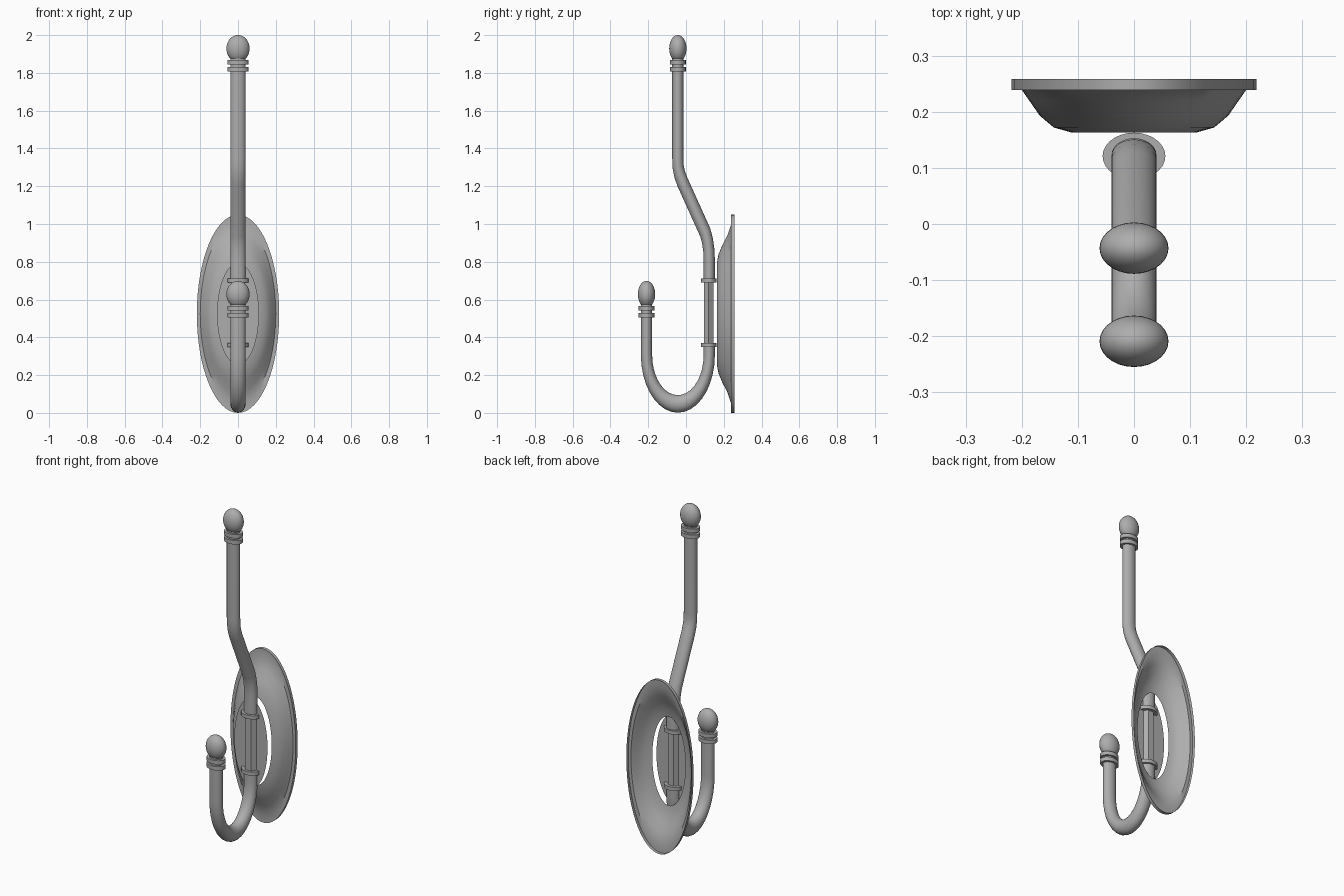
import bpy, bmesh, math
from mathutils import Vector

if "Cube" in bpy.data.objects:
    bpy.data.objects.remove(bpy.data.objects["Cube"])

# The whole fitting is a round design stretched in y and z
SY, SZ = 0.745, 1.16
ROD_R = 0.04

metal = bpy.data.materials.new("satin_grey_metal")
metal.diffuse_color = (0.42, 0.42, 0.42, 1)
metal.use_nodes = True
metal.node_tree.nodes["Principled BSDF"].inputs["Base Color"].default_value = metal.diffuse_color


def finish(name, bm, angle=35, recalc=True):
    if recalc:
        bmesh.ops.recalc_face_normals(bm, faces=bm.faces[:])
    me = bpy.data.meshes.new(name)
    bm.to_mesh(me)
    bm.free()
    me.materials.append(metal)
    ob = bpy.data.objects.new(name, me)
    bpy.context.collection.objects.link(ob)
    bpy.ops.object.select_all(action='DESELECT')
    ob.select_set(True)
    bpy.context.view_layer.objects.active = ob
    bpy.ops.object.shade_smooth_by_angle(angle=math.radians(angle))
    return ob


def bridge(bm, rings):
    for a, b in zip(rings, rings[1:]):
        n = len(a)
        for i in range(n):
            j = (i + 1) % n
            bm.faces.new((a[i], a[j], b[j], b[i]))


def tube(name, path, r=ROD_R, sides=28):
    """Sweep a round section along a (y, z) path, then stretch it."""
    bm = bmesh.new()
    pts = [Vector((0, y / SY, z / SZ)) for y, z in path]
    rings = []
    for k, p in enumerate(pts):
        d_in = (p - pts[max(k - 1, 0)]).normalized()
        d_out = (pts[min(k + 1, len(pts) - 1)] - p).normalized()
        t = (d_in + d_out).normalized()
        n = Vector((0, t.z, -t.y))
        ring = []
        for i in range(sides):
            a = 2 * math.pi * i / sides
            v = p + Vector((1, 0, 0)) * r * math.cos(a) + n * r * math.sin(a)
            ring.append(bm.verts.new((v.x, v.y * SY, v.z * SZ)))
        rings.append(ring)
    bridge(bm, rings)
    bm.faces.new(rings[0])
    bm.faces.new(rings[-1])
    return finish(name, bm)


def ball(name, y, z, r=0.0615):
    bm = bmesh.new()
    bmesh.ops.create_uvsphere(bm, u_segments=28, v_segments=18, radius=r)
    bmesh.ops.scale(bm, vec=(1, SY, SZ), verts=bm.verts[:])
    bmesh.ops.translate(bm, vec=(0, y, z), verts=bm.verts[:])
    return finish(name, bm)


def collar(name, y, z0, z1):
    return tube(name, [(y, z0), (y, z1)], r=0.056)


BACK_Y, TOP_Y, FRONT_Y = 0.123, -0.043, -0.209

# Lower J-shaped hook
mid, rad = (BACK_Y + FRONT_Y) / 2, (BACK_Y - FRONT_Y) / 2
rz = rad / SY * SZ
zc = 0.0475 + rz
hook = [(FRONT_Y, 0.59)]
for i in range(19):
    a = math.pi + math.pi * i / 18
    hook.append((mid + rad * math.cos(a), zc + rz * math.sin(a)))
hook.append((BACK_Y, 0.36))
tube("lower_hook", hook)

# Upper stem with its double bend
tube("upper_stem", [(BACK_Y, 0.70), (BACK_Y, 0.81), (0.121, 0.86),
                    (0.114, 0.91), (0.102, 0.955), (-0.02, 1.225),
                    (-0.034, 1.265), (-0.042, 1.305), (TOP_Y, 1.345),
                    (TOP_Y, 1.89)])

# Faceted centre section between two collars
tube("centre_grip", [(BACK_Y - 0.003, 0.36), (BACK_Y - 0.003, 0.70)],
     r=0.038, sides=6)
for label, z in (("lower", 0.36), ("upper", 0.70)):
    collar(label + "_mount_collar", BACK_Y - 0.002, z - 0.011, z + 0.011)

# Ball tips with a pair of neck rings each
for label, y, z in (("front", FRONT_Y, 0.628), ("top", TOP_Y, 1.929)):
    ball(label + "_ball_tip", y, z)
    collar(label + "_neck_ring_a", y, z - 0.085, z - 0.062)
    collar(label + "_neck_ring_b", y, z - 0.122, z - 0.098)

# Oval back plate: open-backed dished shell (half width, half height, y)
ZP, N = 0.5245, 64


def oval(bm, ax, az, y):
    return [bm.verts.new((ax * math.cos(2 * math.pi * i / N), y,
                          ZP + az * math.sin(2 * math.pi * i / N)))
            for i in range(N)]


profile = [(0.218, 0.5245, 0.258), (0.218, 0.5245, 0.239),
           (0.200, 0.475, 0.239), (0.186, 0.415, 0.219),
           (0.168, 0.365, 0.193), (0.143, 0.315, 0.172),
           (0.111, 0.268, 0.163)]
bm = bmesh.new()
bridge(bm, [oval(bm, *p) for p in profile])
finish("back_plate", bm)

# Thin oval panel set through the centre section
bm = bmesh.new()
bm.faces.new(oval(bm, 0.111, 0.268, BACK_Y))
finish("oval_panel", bm, recalc=False)
